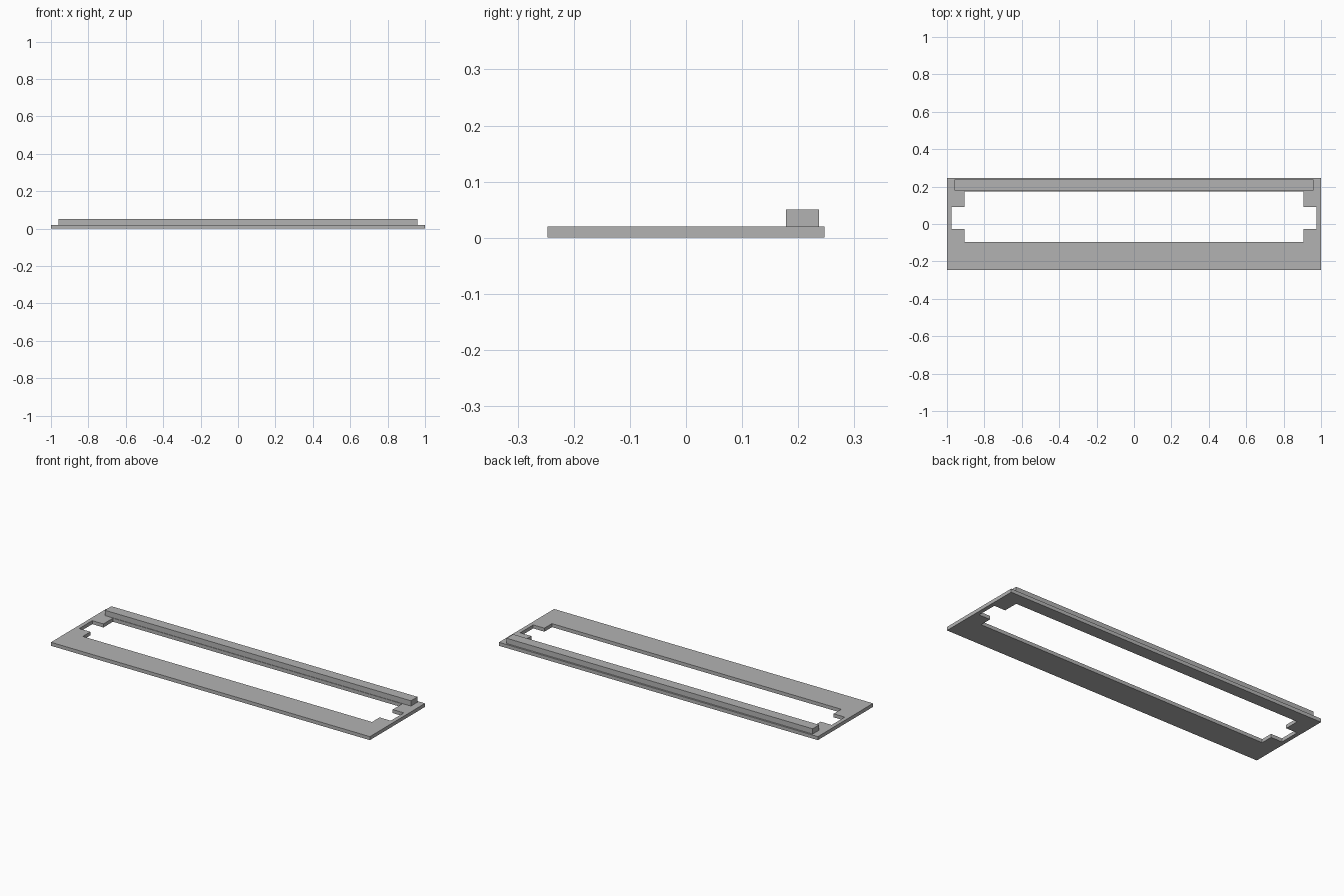
import bpy
import bmesh

cube = bpy.data.objects.get("Cube")
if cube:
    bpy.data.objects.remove(cube, do_unlink=True)

# Single plain grey finish
grey = bpy.data.materials.new("plain grey")
grey.use_nodes = True
colour = (0.45, 0.45, 0.45, 1)
grey.diffuse_color = colour
grey.node_tree.nodes["Principled BSDF"].inputs["Base Color"].default_value = colour


def add_slab(name, xs, ys, z0, z1, is_open=lambda x, y: False):
    """Extrude the solid cells of a rectangular layout from z0 to z1."""
    bm = bmesh.new()
    grid = [[bm.verts.new((x, y, z0)) for y in ys] for x in xs]
    for i in range(len(xs) - 1):
        for j in range(len(ys) - 1):
            cx, cy = (xs[i] + xs[i + 1]) / 2, (ys[j] + ys[j + 1]) / 2
            if not is_open(cx, cy):
                bm.faces.new((grid[i][j], grid[i + 1][j],
                              grid[i + 1][j + 1], grid[i][j + 1]))
    bmesh.ops.delete(bm, geom=[v for v in bm.verts if not v.link_faces], context='VERTS')
    result = bmesh.ops.extrude_face_region(bm, geom=bm.faces[:], use_keep_orig=True)
    top = [g for g in result["geom"] if isinstance(g, bmesh.types.BMVert)]
    bmesh.ops.translate(bm, verts=top, vec=(0, 0, z1 - z0))
    bmesh.ops.recalc_face_normals(bm, faces=bm.faces)
    mesh = bpy.data.meshes.new(name)
    bm.to_mesh(mesh)
    bm.free()
    mesh.materials.append(grey)
    obj = bpy.data.objects.new(name, mesh)
    bpy.context.collection.objects.link(obj)
    return obj


# Layout of the window and its narrower end notches
END, NOTCH, WINDOW = 1.0, 0.977, 0.907
BACK, FRONT = 0.175, -0.095
NOTCH_BACK, NOTCH_FRONT = 0.09, -0.027
PLATE_TOP = 0.02


def in_opening(x, y):
    main = abs(x) < WINDOW and FRONT < y < BACK
    notch = abs(x) < NOTCH and NOTCH_FRONT < y < NOTCH_BACK
    return main or notch


# Flat frame plate
add_slab("frame_plate",
         [-END, -NOTCH, -WINDOW, WINDOW, NOTCH, END],
         [-0.247, FRONT, NOTCH_FRONT, NOTCH_BACK, BACK, 0.247],
         0, PLATE_TOP, in_opening)

# Raised rail along the back edge
add_slab("back_rail", [-0.96, 0.96], [0.178, 0.237], PLATE_TOP, 0.05)
